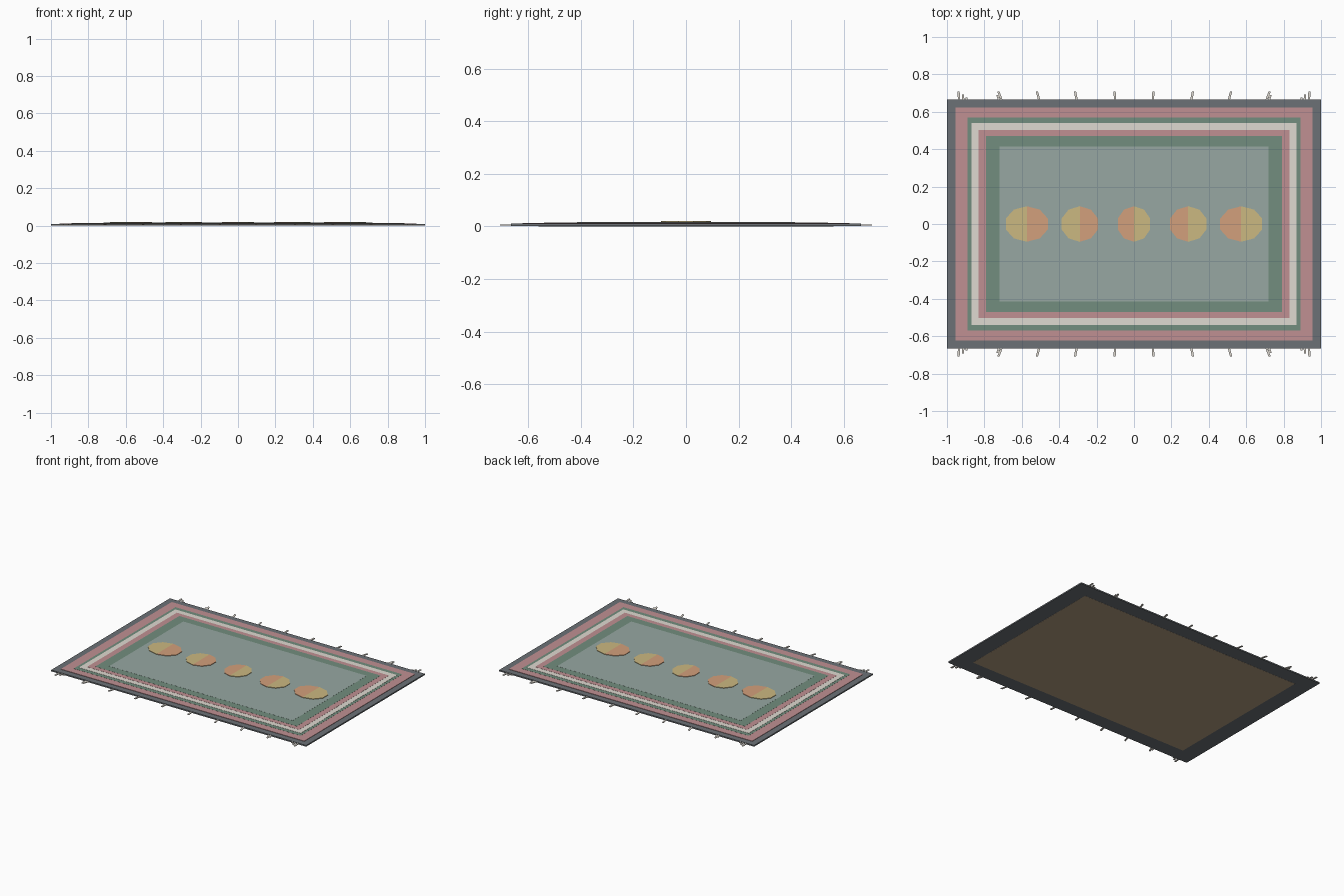
import bpy, bmesh, math

if "Cube" in bpy.data.objects:
    bpy.data.objects.remove(bpy.data.objects["Cube"])

def mat(name, r, g, b):
    m = bpy.data.materials.new(name)
    m.diffuse_color = (r, g, b, 1)
    m.use_nodes = True
    m.node_tree.nodes["Principled BSDF"].inputs["Base Color"].default_value = m.diffuse_color
    return m

CHARCOAL = mat("charcoal", 0.15, 0.165, 0.18)
PINK = mat("dusty_pink", 0.53, 0.28, 0.29)
GREEN = mat("sage_green", 0.17, 0.27, 0.21)
GREY = mat("pale_sage", 0.31, 0.39, 0.36)
CREAM = mat("cream", 0.74, 0.70, 0.64)
TAN = mat("tan_backing", 0.45, 0.34, 0.22)
YELLOW = mat("ochre", 0.60, 0.48, 0.22)
ORANGE = mat("apricot", 0.65, 0.35, 0.20)

def prism(name, outline, z0, z1, material):
    """Extrude a flat outline from z0 to z1."""
    bm = bmesh.new()
    face = bm.faces.new([bm.verts.new((x, y, z0)) for x, y in outline])
    ext = bmesh.ops.extrude_face_region(bm, geom=[face])
    for v in ext["geom"]:
        if isinstance(v, bmesh.types.BMVert):
            v.co.z = z1
    bmesh.ops.recalc_face_normals(bm, faces=bm.faces[:])
    me = bpy.data.meshes.new(name)
    bm.to_mesh(me)
    bm.free()
    me.materials.append(material)
    ob = bpy.data.objects.new(name, me)
    bpy.context.collection.objects.link(ob)
    return ob

def slab(name, hx, hy, z0, z1, material):
    return prism(name, [(-hx, -hy), (hx, -hy), (hx, hy), (-hx, hy)], z0, z1, material)

# Stacked rug layers, from the underside upward
slab("backing", 0.88, 0.56, 0.0, 0.004, TAN)
slab("outer_border", 1.0, 0.665, 0.0006, 0.010, CHARCOAL)
slab("pink_border", 0.955, 0.622, 0.008, 0.0125, PINK)
slab("green_band", 0.89, 0.57, 0.010, 0.0132, GREEN)
slab("cream_frame", 0.87, 0.54, 0.010, 0.0142, CREAM)
slab("pink_field", 0.832, 0.503, 0.010, 0.0150, PINK)
slab("green_field", 0.79, 0.47, 0.010, 0.0156, GREEN)
slab("centre_field", 0.72, 0.415, 0.010, 0.0162, GREY)

# Row of two-tone medallions: left half and right half of a faceted disc
N, RY = 10, 0.095
for i, (cx, rx) in enumerate([(-0.573, 0.118), (-0.29, 0.102), (0, 0.091),
                              (0.29, 0.102), (0.573, 0.118)]):
    for side, a0 in (("right", -math.pi / 2), ("left", math.pi / 2)):
        pts = [(cx + rx * math.cos(a0 + math.pi * k / (N // 2)),
                RY * math.sin(a0 + math.pi * k / (N // 2))) for k in range(N // 2 + 1)]
        warm = (side == "right") == (cx < 0)
        prism(f"medallion_{i}_{side}", pts, 0.014, 0.0195, ORANGE if warm else YELLOW)

# Fringe tassels along both long edges, leaning outward toward the corners
for sx in (-1, 1):
    for x, lean, y1 in [(0.10, 0.004, 0.708), (0.305, 0.010, 0.708), (0.505, 0.014, 0.708),
                        (0.705, 0.020, 0.708), (0.72, 0.010, 0.69),
                        (0.935, 0.003, 0.708), (0.912, 0.003, 0.692), (0.893, 0.003, 0.676)]:
        for sy in (-1, 1):
            w = 0.006
            pts = [(sx * (x - w), sy * 0.655), (sx * (x + w), sy * 0.655),
                   (sx * (x + lean + w), sy * y1), (sx * (x + lean - w), sy * y1)]
            prism("fringe_tassel", pts, 0.003, 0.008, CREAM)
